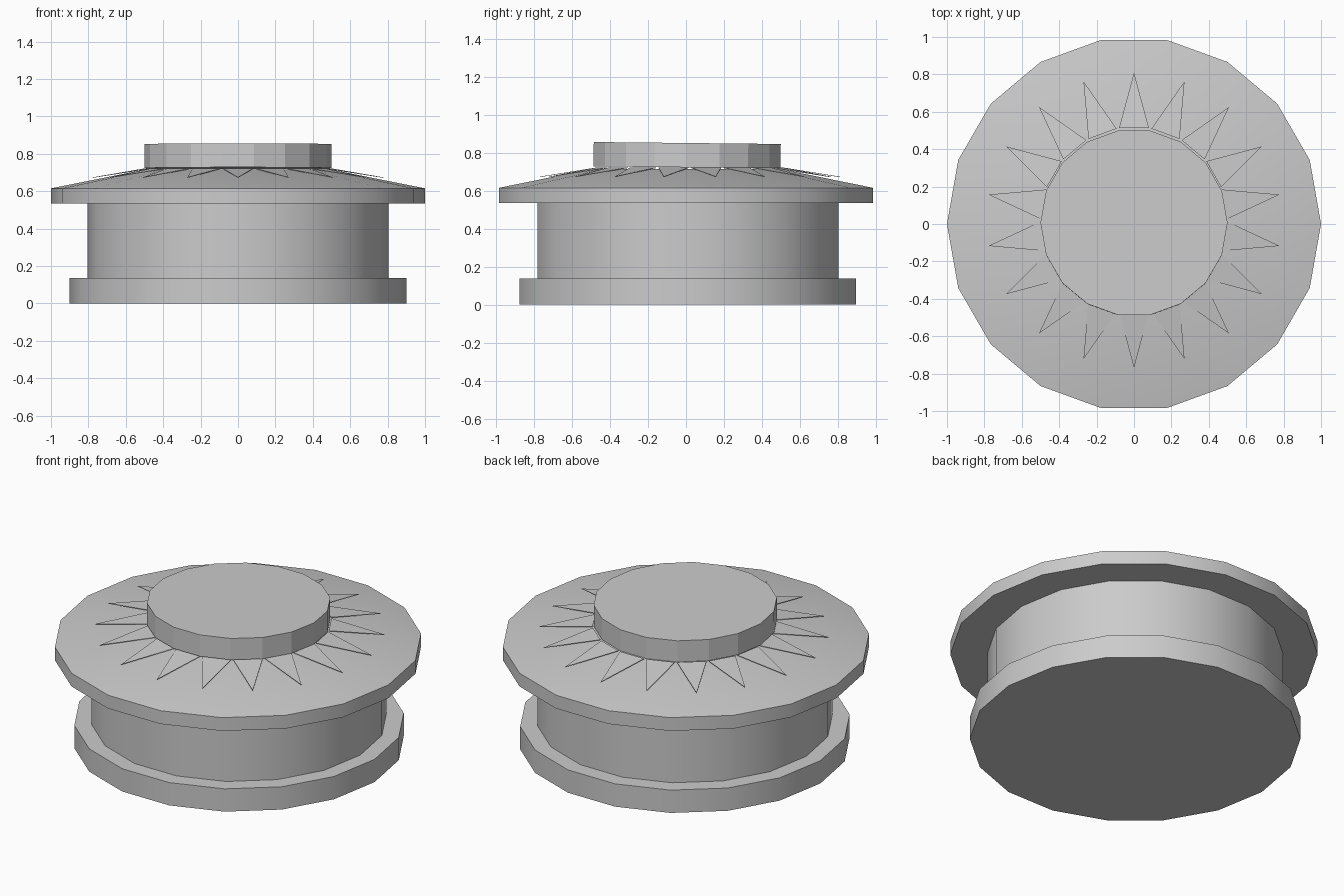
import bpy, bmesh
from math import sin, cos, radians, pi

if "Cube" in bpy.data.objects:
    bpy.data.objects.remove(bpy.data.objects["Cube"])

SIDES = 18


def make_object(name, bm, smooth):
    bmesh.ops.recalc_face_normals(bm, faces=bm.faces)
    mesh = bpy.data.meshes.new(name)
    bm.to_mesh(mesh)
    bm.free()
    ob = bpy.data.objects.new(name, mesh)
    bpy.context.collection.objects.link(ob)
    if smooth:
        bpy.ops.object.select_all(action='DESELECT')
        bpy.context.view_layer.objects.active = ob
        ob.select_set(True)
        bpy.ops.object.shade_smooth_by_angle(angle=radians(30))
    return ob


def turned(name, profile, y=0.0, smooth=True):
    """Closed 18-sided solid from (radius, z) pairs, listed bottom to top."""
    bm = bmesh.new()
    rings = [[bm.verts.new((r * cos(2 * pi * i / SIDES),
                            r * sin(2 * pi * i / SIDES), z))
              for i in range(SIDES)] for r, z in profile]
    for a, b in zip(rings, rings[1:]):
        for i in range(SIDES):
            j = (i + 1) % SIDES
            bm.faces.new((a[i], a[j], b[j], b[i]))
    bm.faces.new(rings[0][::-1])
    bm.faces.new(rings[-1])
    ob = make_object(name, bm, smooth)
    ob.location.y = y
    return ob


# Foot and drum, set slightly back
turned("foot", [(0.90, 0.0), (0.90, 0.137)], y=0.01)
turned("drum", [(0.805, 0.13), (0.805, 0.54)], y=0.01)

# Overhanging rim with sloped shoulder
turned("rim", [(1.0, 0.535), (1.0, 0.615), (0.5, 0.715)])

# Faceted cap, tipped slightly backwards
cap = turned("cap", [(0.5, -0.064), (0.5, 0.064)], y=0.006, smooth=False)
cap.location.z = 0.787
cap.rotation_euler.x = radians(-0.6)

# Ring of thin pointed rays around the cap
bm = bmesh.new()
for k in range(SIDES):
    a = radians(10 + 20 * k)

    def point(r, side, z):
        return bm.verts.new((r * cos(a) - side * sin(a),
                             r * sin(a) + side * cos(a), z))
    top, low = [[point(0.492, -0.08, 0.722 - d), point(0.79, 0, 0.674 - d),
                 point(0.492, 0.08, 0.722 - d)] for d in (0, 0.003)]
    bm.faces.new(top)
    bm.faces.new(low[::-1])
    for i in range(3):
        j = (i + 1) % 3
        bm.faces.new((top[i], low[i], low[j], top[j]))
rays = make_object("rays", bm, False)
rays.location.y = 0.02
